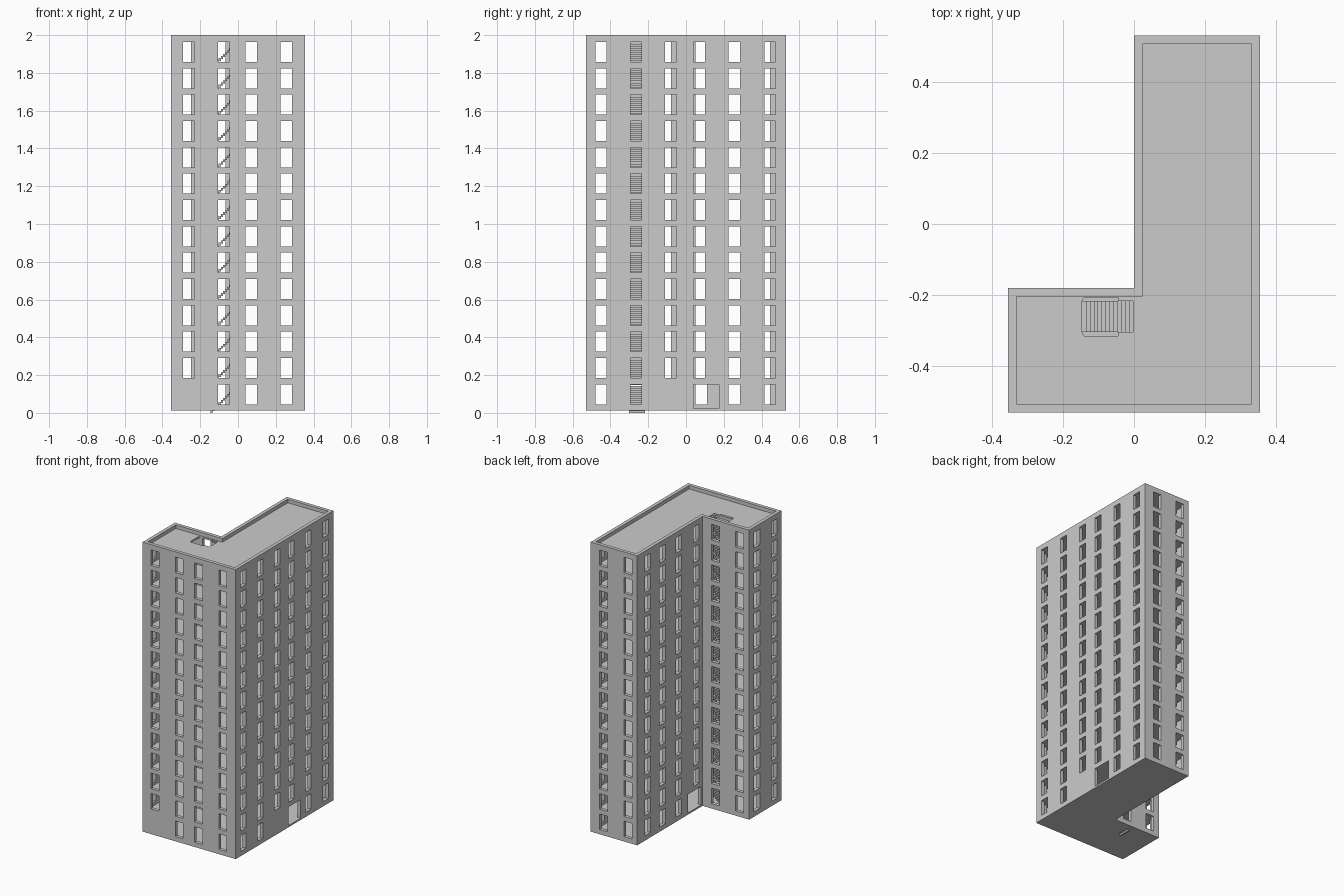
import bpy, bmesh

cube = bpy.data.objects.get("Cube")
if cube:
    bpy.data.objects.remove(cube, do_unlink=True)

FLOORS, BASE, RISE, TOP = 14, 0.012, 0.1394, 2.0
SILL, SLAB, WALL, WIN = 0.033, 0.012, 0.024, 0.06
X0, X1, Y0, Y1 = -0.354, 0.354, -0.53, 0.53   # outer limits
CX, CY = 0.0, -0.18                           # inside corner of the L

concrete = bpy.data.materials.new("concrete grey")
concrete.use_nodes = True
concrete.diffuse_color = (0.6, 0.6, 0.6, 1)
concrete.node_tree.nodes["Principled BSDF"].inputs["Base Color"].default_value = (0.6, 0.6, 0.6, 1)


def extrude(bm, points, vector):
    """Add a prism: a flat outline pushed along a vector."""
    face = bm.faces.new([bm.verts.new(p) for p in points])
    moved = bmesh.ops.extrude_face_region(bm, geom=[face], use_keep_orig=True)["geom"]
    bmesh.ops.translate(bm, vec=vector, verts=[v for v in moved if isinstance(v, bmesh.types.BMVert)])


def finish(bm, name):
    bmesh.ops.recalc_face_normals(bm, faces=bm.faces)
    mesh = bpy.data.meshes.new(name)
    bm.to_mesh(mesh)
    bm.free()
    mesh.materials.append(concrete)
    return mesh


def place(name, mesh, z):
    ob = bpy.data.objects.new(name, mesh)
    ob.location.z = z
    bpy.context.collection.objects.link(ob)


def wall(bm, axis, start, end, side, openings, height):
    """Wall along x or y; openings are (from, to, bottom) notches open at the top."""
    outline = [(start, 0), (start, height)]
    for a, b, low in sorted(openings):
        outline += [(a, height), (a, low), (b, low), (b, height)]
    outline += [(end, height), (end, 0)]
    if axis == "x":
        extrude(bm, [(u, side, z) for u, z in outline], (0, WALL, 0))
    else:
        extrude(bm, [(side, u, z) for u, z in outline], (WALL, 0, 0))


def windows(*centres):
    return [(c - WIN / 2, c + WIN / 2, SILL) for c in centres]


def storey(name, front, east, court, wing_back, wing_end, rear, height=RISE):
    bm = bmesh.new()
    wall(bm, "x", X0, X1, Y0, front, height)
    wall(bm, "x", CX, X1, Y1 - WALL, rear, height)
    wall(bm, "x", X0, CX + WALL, CY - WALL, wing_back, height)
    wall(bm, "y", Y0 + WALL, Y1 - WALL, X1 - WALL, east, height)
    wall(bm, "y", CY, Y1 - WALL, CX, court, height)
    wall(bm, "y", Y0 + WALL, CY - WALL, X0, wing_end, height)
    return finish(bm, name)


# Storey walls, with doors on the ground floor
wing_back = windows(-0.28, -0.097)
wing_end = windows(-0.45, -0.265)
rear = windows(0.07, 0.255)
typical = storey("storey_walls", windows(-0.26, -0.075, 0.07, 0.255),
                 windows(-0.45, -0.265, -0.08, 0.07, 0.255, 0.445),
                 windows(-0.11, 0.08, 0.255, 0.415), wing_back, wing_end, rear)
ground = storey("ground_walls", windows(-0.075, 0.07, 0.255),
                windows(-0.45, -0.265, 0.255, 0.445) + [(0.04, 0.175, SLAB)],
                windows(0.08, 0.255, 0.415) + [(-0.165, -0.02, SLAB)],
                wing_back, wing_end, rear)
parapet = storey("parapet", [], [], [], [], [], [], TOP - BASE - FLOORS * RISE)


# Floor slabs, with a stair opening above ground
def slab(name, outlines):
    curve = bpy.data.curves.new(name, "CURVE")
    curve.dimensions, curve.fill_mode, curve.extrude = "2D", "BOTH", SLAB / 2
    for points in outlines:
        spline = curve.splines.new("POLY")
        spline.points.add(len(points) - 1)
        for p, (x, y) in zip(spline.points, points):
            p.co = (x, y, 0, 1)
        spline.use_cyclic_u = True
    temp = bpy.data.objects.new(name, curve)
    bpy.context.collection.objects.link(temp)
    graph = bpy.context.evaluated_depsgraph_get()
    mesh = bpy.data.meshes.new_from_object(temp.evaluated_get(graph))
    bpy.data.objects.remove(temp, do_unlink=True)
    mesh.materials.clear()
    mesh.materials.append(concrete)
    return mesh


W = WALL
inside = [(X0 + W, Y0 + W), (X1 - W, Y0 + W), (X1 - W, Y1 - W),
          (CX + W, Y1 - W), (CX + W, CY - W), (X0 + W, CY - W)]
SX0, SX1, SY0, SY1 = -0.146, -0.003, -0.303, -0.216
well = [(SX0, SY0), (SX0 + 0.005, -0.314), (-0.045, -0.314), (-0.045, SY0),
        (SX1, SY0), (SX1, SY1), (-0.045, SY1), (-0.045, -0.207),
        (SX0 + 0.005, -0.207), (SX0, SY1)]
ground_slab = slab("ground_slab", [inside])
floor_slab = slab("floor_slab", [inside, well])

# Folded stair flight
STEPS = 13
run, riser = (SX1 - SX0) / STEPS, RISE / STEPS
upper, lower = [], []
for i in range(STEPS):
    x = SX0 + i * run
    upper += [(x, (i + 1) * riser), (x + run, (i + 1) * riser)]
    lower += [(x, i * riser - 0.004), (x + run, i * riser - 0.004)]
bm = bmesh.new()
extrude(bm, [(x, SY0, z) for x, z in upper + lower[::-1]], (0, SY1 - SY0, 0))
stair = finish(bm, "stair_flight")

# Stack everything
for k in range(FLOORS):
    z = BASE + k * RISE
    place(f"storey_walls_{k + 1}", typical if k else ground, z)
    place(f"floor_slab_{k + 1}", floor_slab if k else ground_slab, z + SLAB / 2)
    place(f"stair_flight_{k + 1}", stair, z if k else z - 0.008)
roof = BASE + FLOORS * RISE
place("roof_slab", floor_slab, roof + SLAB / 2)
place("parapet", parapet, roof)
